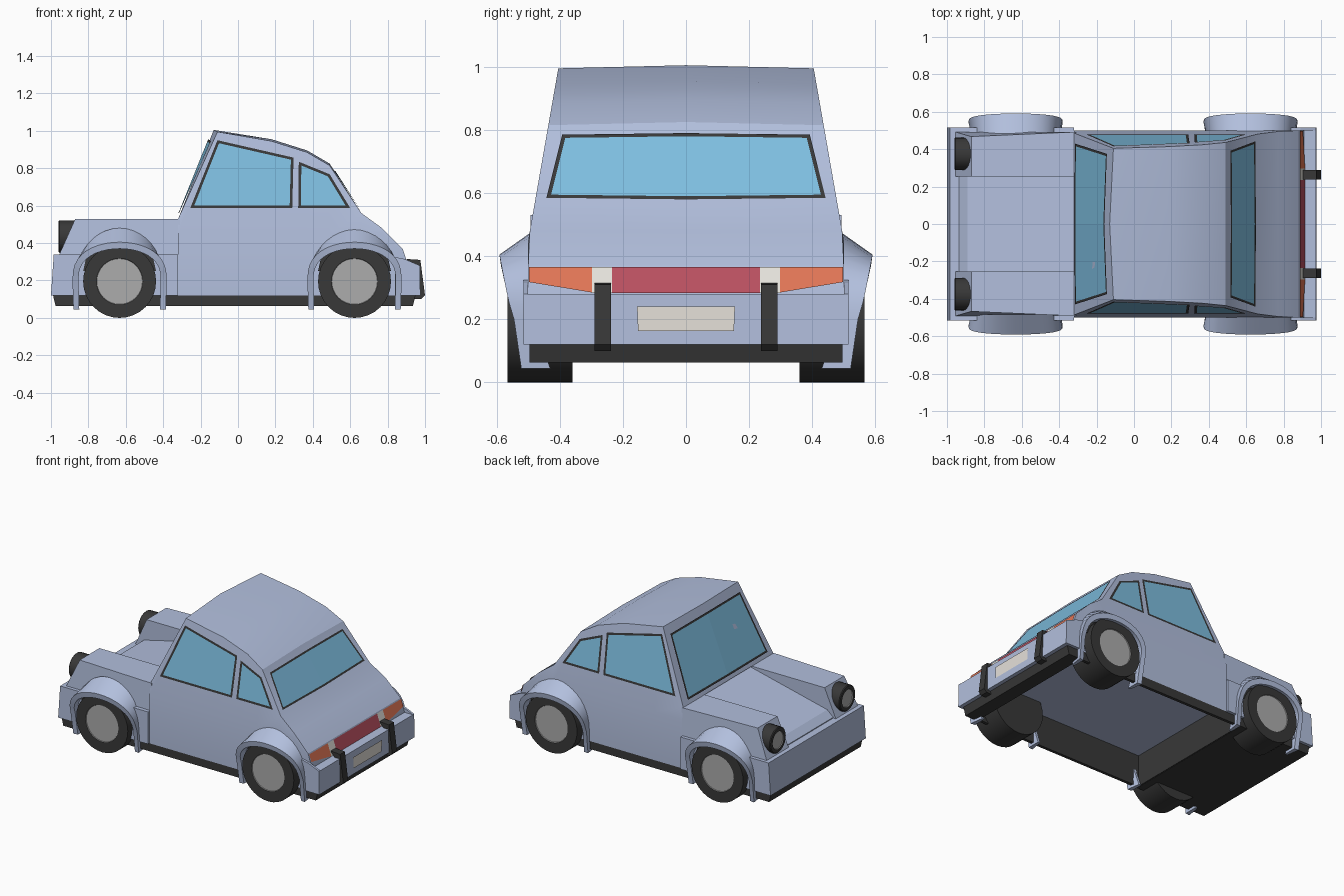
import bpy, bmesh, math
from mathutils import Vector

if "Cube" in bpy.data.objects:
    bpy.data.objects.remove(bpy.data.objects["Cube"])


def material(name, r, g, b):
    lin = [(c / 255 / 12.92) if c < 11 else ((c / 255 + 0.055) / 1.055) ** 2.4 for c in (r, g, b)]
    m = bpy.data.materials.new(name)
    m.diffuse_color = (*lin, 1)
    m.use_nodes = True
    m.node_tree.nodes["Principled BSDF"].inputs["Base Color"].default_value = m.diffuse_color
    return m


BODY = material("pale blue paint", 178, 191, 221)
DARK = material("dark rubber", 56, 56, 56)
GLASS = material("window glass", 126, 190, 224)
HUB = material("grey metal", 172, 172, 172)
RED = material("red lamp", 186, 80, 96)
ORANGE = material("orange lamp", 226, 118, 86)
WHITE = material("white lamp", 230, 228, 221)
PLATE = material("plate beige", 230, 225, 218)


def finish(name, bm, mats, smooth=None, recalc=True):
    if recalc:
        bmesh.ops.recalc_face_normals(bm, faces=bm.faces)
    me = bpy.data.meshes.new(name)
    bm.to_mesh(me)
    bm.free()
    ob = bpy.data.objects.new(name, me)
    bpy.context.collection.objects.link(ob)
    for m in mats:
        me.materials.append(m)
    if smooth:
        bpy.ops.object.select_all(action='DESELECT')
        ob.select_set(True)
        bpy.context.view_layer.objects.active = ob
        bpy.ops.object.shade_smooth_by_angle(angle=math.radians(smooth))
    return ob


def prism(name, pts, y0, y1, mat, mirror=False):
    """Extrude an (x, z) profile from y0 to y1."""
    bm = bmesh.new()
    for s in ((1, -1) if mirror else (1,)):
        a = [bm.verts.new((x, s * y0, z)) for x, z in pts]
        b = [bm.verts.new((x, s * y1, z)) for x, z in pts]
        bm.faces.new(a)
        bm.faces.new(b)
        for i in range(len(pts)):
            j = (i + 1) % len(pts)
            bm.faces.new((a[i], a[j], b[j], b[i]))
    return finish(name, bm, [mat])


def plate(name, pts, place, out, mats, rim=0.0):
    """Thin surface from 2D points, mirrored in y, with an optional rim."""
    bm = bmesh.new()
    for s in (1, -1):
        vs = []
        for p in pts:
            x, y, z = place(*p)
            vs.append(bm.verts.new((x, s * y, z)))
        f = bm.faces.new(vs)
        f.normal_update()
        if f.normal.dot(Vector((out[0], s * out[1], out[2]))) < 0:
            f.normal_flip()
    bmesh.ops.remove_doubles(bm, verts=bm.verts, dist=1e-4)
    if rim:
        res = bmesh.ops.inset_region(bm, faces=bm.faces[:], thickness=rim,
                                     use_boundary=True, use_even_offset=True)
        for f in res['faces']:
            f.material_index = 1
    return finish(name, bm, mats, recalc=False)


def half_width(z):
    return 0.5 - max(0, z - 0.45) * 0.175


# Cabin and tail shell, lofted from columns (x, top height, centre shift)
cols = [(-0.32, 0.53, 0), (-0.11, 0.995, -0.02), (0.18, 0.945, 0), (0.37, 0.885, 0),
        (0.49, 0.815, 0), (0.66, 0.56, 0), (0.77, 0.48, 0), (0.88, 0.37, 0),
        (0.91, 0.28, 0)]
bm = bmesh.new()
rows = []
for x, z, dx in cols:
    crown = 0.01 if 0.6 < z else 0
    belt = min(0.45, z - 0.02)
    half = [(half_width(z), z), (half_width(belt), belt), (0.5, 0.12)]
    ring = [(x, -y, h) for y, h in reversed(half)] + [(x + dx, 0, z + crown)] + [(x, y, h) for y, h in half]
    rows.append([bm.verts.new(p) for p in ring])
for a, b in zip(rows, rows[1:]):
    for i in range(6):
        bm.faces.new((a[i], a[i + 1], b[i + 1], b[i]))
bm.faces.new(rows[-1])
finish("cabin_shell", bm, [BODY], 24)

# Front wings, sunken bonnet and bumpers
wings = prism("front_wings", [(-0.955, 0.31), (-0.955, 0.34), (-0.87, 0.53), (-0.31, 0.53), (-0.31, 0.31)],
              0.255, 0.492, BODY, True)
for v in wings.data.vertices:
    if v.co.z > 0.5 and v.co.x < -0.8 and abs(v.co.y) > 0.4:
        v.co.y *= 0.95
prism("bonnet", [(-0.94, 0.31), (-0.935, 0.345), (-0.89, 0.385), (-0.31, 0.522), (-0.31, 0.31)],
      -0.26, 0.26, BODY)
prism("front_bumper", [(-1.0, 0.12), (-0.985, 0.34), (-0.45, 0.34), (-0.45, 0.12)], -0.515, 0.515, BODY)
prism("front_side_panels", [(-0.46, 0.12), (-0.46, 0.34), (-0.32, 0.34), (-0.32, 0.12)],
      0.485, 0.515, BODY, True)
prism("rear_bumper", [(0.84, 0.12), (0.84, 0.28), (0.972, 0.278), (0.975, 0.12)], -0.515, 0.515, BODY)
prism("rear_bumper_ends", [(0.84, 0.27), (0.84, 0.325), (0.89, 0.315), (0.972, 0.28), (0.972, 0.27)],
      0.5, 0.515, BODY, True)
prism("bumper_guards", [(0.90, 0.315), (0.975, 0.31), (1.0, 0.12), (0.98, 0.1), (0.94, 0.1), (0.95, 0.26)],
      0.238, 0.29, DARK, True)

# Underbody: solid ends and side sills around a raised floor
prism("front_underbody", [(-0.99, 0.125), (-0.975, 0.063), (-0.44, 0.063), (-0.44, 0.125)],
      -0.495, 0.495, DARK)
prism("rear_underbody", [(0.84, 0.125), (0.84, 0.063), (0.935, 0.063), (0.95, 0.125)], -0.495, 0.495, DARK)
prism("side_sills", [(-0.45, 0.063), (-0.45, 0.28), (0.85, 0.28), (0.85, 0.063)], 0.475, 0.495, DARK, True)
prism("floor_front_wall", [(-0.45, 0.065), (-0.45, 0.28), (-0.435, 0.28), (-0.435, 0.065)],
      -0.48, 0.48, DARK)
prism("floor_panel", [(-0.45, 0.28), (-0.45, 0.29), (0.85, 0.29), (0.85, 0.28)], -0.485, 0.485, BODY)


# Side windows
def on_side(x, z):
    return x, half_width(z) + 0.003, z


plate("door_windows", [(-0.255, 0.587), (-0.11, 0.95), (0.297, 0.857), (0.29, 0.587)],
      on_side, (0, 1, 0), [GLASS, DARK], 0.014)
plate("quarter_windows", [(0.322, 0.587), (0.325, 0.835), (0.49, 0.768), (0.6, 0.587)],
      on_side, (0, 1, 0), [GLASS, DARK], 0.014)


# Windscreen and rear window, as mirrored halves meeting on the centre line
def on_front(y, z):
    t = (z - 0.53) / 0.465
    return -0.329 + 0.21 * t - (0.002 + 0.022 * t) * (1 - y / 0.45), y, z


def on_rear(y, z):
    t = (z - 0.56) / 0.255
    return 0.665 - 0.17 * t + 0.0068 * t * (1 - y / 0.45), y, z


plate("windscreen", [(0, 0.56), (0.43, 0.56), (0.375, 0.945), (0, 0.955)],
      on_front, (-1, 0, 0.4), [GLASS, DARK], 0.013)
plate("rear_window", [(0, 0.58), (0.442, 0.585), (0.392, 0.785), (0, 0.79)],
      on_rear, (1, 0, 0.6), [GLASS, DARK], 0.012)


# Tail lamps and number plate
def on_tail(y, z):
    return 0.886 + (0.37 - z) / 3, y, z


plate("brake_lamps", [(0, 0.283), (0.235, 0.283), (0.235, 0.366), (0, 0.366)], on_tail, (1, 0, 0), [RED])
plate("reverse_lamps", [(0.235, 0.283), (0.298, 0.283), (0.298, 0.366), (0.235, 0.366)],
      on_tail, (1, 0, 0), [WHITE])
plate("turn_lamps", [(0.298, 0.285), (0.497, 0.318), (0.497, 0.366), (0.298, 0.366)],
      on_tail, (1, 0, 0), [ORANGE])
plate("number_plate", [(0, 0.163), (0.152, 0.163), (0.155, 0.24), (0, 0.24)],
      lambda y, z: (0.98, y, z), (1, 0, 0), [PLATE])


# Wheels and headlights: turned profiles with a pale front disc
def turned(name, centre, axis, profile, mats, disc_from, n=32):
    bm = bmesh.new()
    rings = []
    for d, r in profile:
        ring = []
        for k in range(n):
            a = 2 * math.pi * k / n
            u, v = r * math.cos(a), r * math.sin(a)
            off = (u, axis[1] * d, v) if axis[1] else (axis[0] * d, u, v)
            ring.append(bm.verts.new(Vector(centre) + Vector(off)))
        rings.append(ring)
    for i, (p, q) in enumerate(zip(rings, rings[1:])):
        for k in range(n):
            f = bm.faces.new((p[k], p[(k + 1) % n], q[(k + 1) % n], q[k]))
            f.material_index = int(i >= disc_from)
    bm.faces.new(rings[0])
    bm.faces.new(rings[-1]).material_index = 1
    finish(name, bm, mats, 30)


def flare(name, cx, s):
    """Wheel arch skin with thin legs reaching below the sill."""
    n = 20
    angles = [math.pi * k / n for k in range(n + 1)]
    # radius in x, rise, y, bulge, y of the leg foot
    specs = [(0.238, 0.28, 0.485, 0.0, 0.43), (0.252, 0.205, 0.545, 0.046, 0.522),
             (0.22, 0.17, 0.541, 0.045, 0.518), (0.22, 0.17, 0.485, 0.0, 0.43)]
    bm = bmesh.new()
    rows = []
    for j, (rx, rz, y, bulge, foot) in enumerate(specs):
        power = 1 if j == 0 else 0.75
        arc = []
        for t in angles:
            h = max(0, math.sin(t))
            arc.append((cx + rx * math.cos(t), s * (y + bulge * h ** 0.6), 0.2 + rz * h ** power))
        for end, at in ((arc[0], 0), (arc[-1], len(arc) + 1)):
            arc.insert(at, (cx + (end[0] - cx) * 0.98, s * foot, 0.045))
        rows.append([bm.verts.new(p) for p in arc])
    m = len(rows[0])
    for j in range(4):
        a, b = rows[j], rows[(j + 1) % 4]
        for k in range(m - 1):
            bm.faces.new((a[k], a[k + 1], b[k + 1], b[k]))
    for k in (0, m - 1):
        bm.faces.new([r[k] for r in rows])
    finish(name, bm, [BODY], 40)


for end, cx in (("front", -0.633), ("rear", 0.623)):
    for side, s in (("left", -1), ("right", 1)):
        turned(f"{end}_{side}_wheel", (cx, 0, 0.195), (0, s),
               [(0.36, 0.195), (0.565, 0.195), (0.565, 0.124), (0.56, 0.122)], [DARK, HUB], 2)
        flare(f"{end}_{side}_wheel_arch", cx, s)
    prism(f"{end}_arch_liners", [(cx + x, z) for x, z in
          [(-0.195, 0.25), (-0.175, 0.34), (-0.13, 0.375), (0.13, 0.375), (0.175, 0.34), (0.195, 0.25)]],
          0.4, 0.522, DARK, True)

for side, s in (("left", -1), ("right", 1)):
    turned(f"{side}_headlight", (0, s * 0.375, 0.435), (-1, 0),
           [(0.86, 0.087), (0.955, 0.087), (0.96, 0.082), (0.96, 0.06), (0.955, 0.058)],
           [DARK, HUB], 3, 24)
